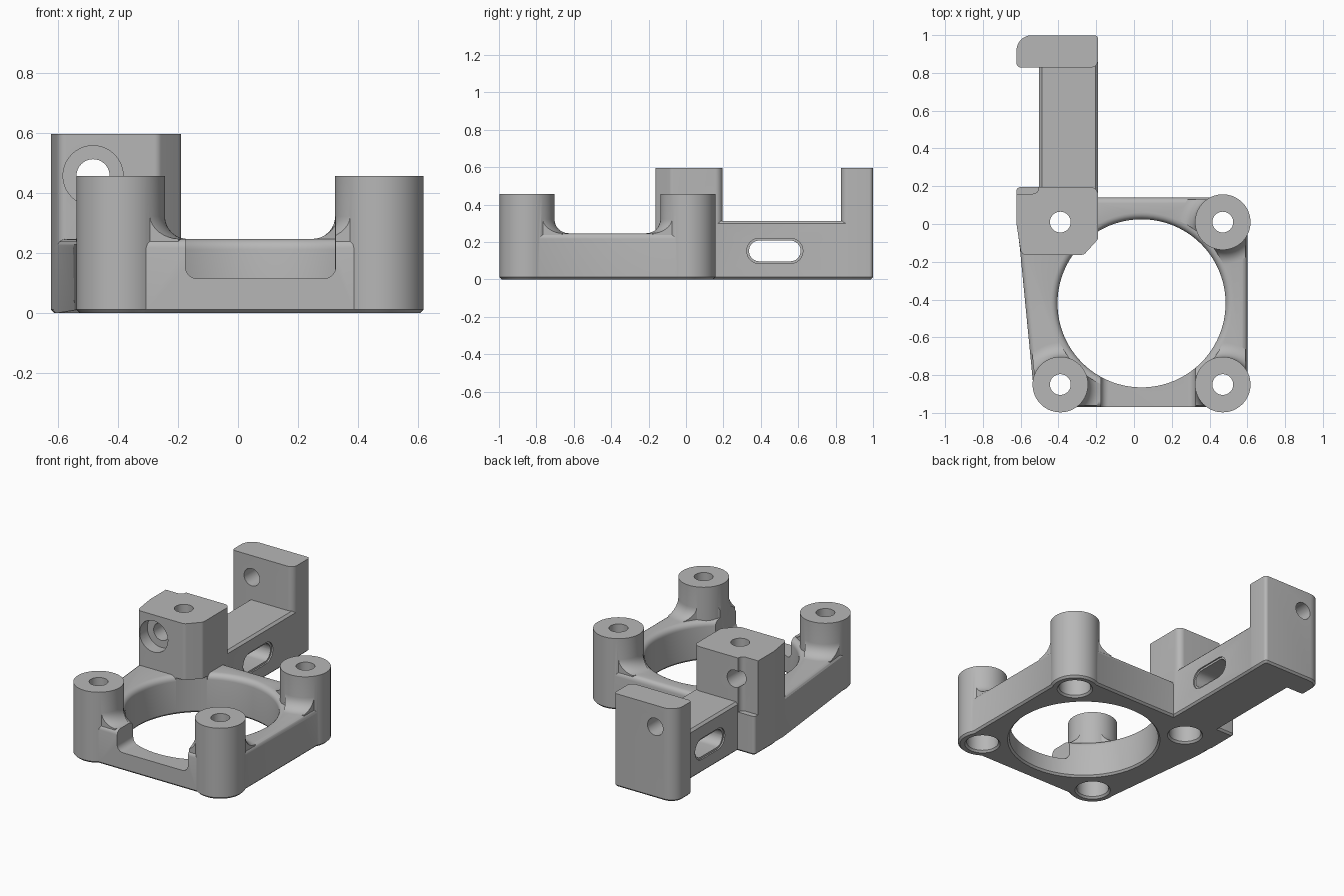
import bpy, bmesh, math
from mathutils import Matrix, Vector

if "Cube" in bpy.data.objects:
    bpy.data.objects.remove(bpy.data.objects["Cube"])

grey = bpy.data.materials.new("light_grey")
grey.diffuse_color = (0.47, 0.47, 0.47, 1)
grey.use_nodes = True
grey.node_tree.nodes["Principled BSDF"].inputs["Base Color"].default_value = grey.diffuse_color


def finish(bm, name):
    bmesh.ops.recalc_face_normals(bm, faces=bm.faces[:])
    me = bpy.data.meshes.new(name)
    bm.to_mesh(me)
    bm.free()
    ob = bpy.data.objects.new(name, me)
    bpy.context.collection.objects.link(ob)
    me.materials.append(grey)
    return ob


def rounded(corners, steps=8):
    """Outline from (x, y, corner radius) points."""
    out = []
    n = len(corners)
    for i, (x, y, r) in enumerate(corners):
        p = Vector((x, y))
        if r == 0:
            out.append(p)
            continue
        a = (Vector(corners[i - 1][:2]) - p).normalized()
        b = (Vector(corners[(i + 1) % n][:2]) - p).normalized()
        half = a.angle(b) / 2
        c = p + (a + b).normalized() * r / math.sin(half)
        s = p + a * r / math.tan(half) - c
        e = p + b * r / math.tan(half) - c
        turn = s.angle_signed(e)
        for k in range(steps + 1):
            t = -turn * k / steps
            out.append(c + Matrix.Rotation(t, 2) @ s)
    return out


def prism(name, outline, z0, z1, low=0, high=0, steps=1):
    """Extruded outline with optional bevels round its bottom and top."""
    bm = bmesh.new()
    face = bm.faces.new([bm.verts.new((p[0], p[1], z0)) for p in outline])
    new = bmesh.ops.extrude_face_region(bm, geom=[face])["geom"]
    for v in new:
        if isinstance(v, bmesh.types.BMVert):
            v.co.z = z1
    for z, width, seg in ((z0, low, 1), (z1, high, steps)):
        if width:
            edges = [e for e in bm.edges if all(abs(v.co.z - z) < 1e-5 for v in e.verts)]
            bmesh.ops.bevel(bm, geom=edges, offset=width, segments=seg, profile=0.5, affect='EDGES')
    return finish(bm, name)


def lathe(name, x, y, profile, n=64):
    """Solid of revolution about z from (radius, height) points."""
    bm = bmesh.new()
    rings = [[bm.verts.new((x + r * math.cos(2 * math.pi * k / n),
                            y + r * math.sin(2 * math.pi * k / n), z))
              for k in range(n)] for r, z in profile]
    for a, b in zip(rings, rings[1:]):
        for k in range(n):
            bm.faces.new((a[k], a[(k + 1) % n], b[(k + 1) % n], b[k]))
    bm.faces.new(rings[0])
    bm.faces.new(rings[-1])
    return finish(bm, name)


def combine(target, tool, op):
    m = target.modifiers.new(op, 'BOOLEAN')
    m.object, m.operation, m.solver = tool, op, 'EXACT'
    bpy.context.view_layer.objects.active = target
    bpy.ops.object.modifier_apply(modifier=m.name)
    bpy.data.objects.remove(tool)


def cut(target, tool):
    combine(target, tool, 'DIFFERENCE')


def turned(ob, matrix):
    ob.data.transform(matrix)
    return ob


def along_y(name, x, z, r, y0, y1):
    rod = lathe(name, x, -z, [(r, y0), (r, y1)], 40)
    return turned(rod, Matrix(((1, 0, 0, 0), (0, 0, 1, 0), (0, -1, 0, 0), (0, 0, 0, 1))))


POSTS = [(-0.39, -0.85), (0.47, -0.85), (0.47, 0.01)]
BLOCK_HOLE = (-0.39, 0.01)
RING = (0.04, -0.42)
RAIL, POST_R, RING_R = 0.247, 0.147, 0.445

# frame plate with softened top edge
outline = rounded([(-0.62, 0.14, 0), (0.6, 0.14, 0.1), (0.6, -0.97, 0.1),
                   (-0.522, -0.97, 0.1), (-0.605, -0.12, 0), (-0.62, 0, 0)])
body = prism("mount_body", outline, 0, RAIL, 0.012, 0.03, 4)

# concave flares where posts meet the rails
f = 0.075
inner = rounded([(-0.62, 0.13, 0), (0.59, 0.13, 0.1), (0.59, -0.96, 0.1),
                 (-0.512, -0.96, 0.1), (-0.595, -0.12, 0)])
for x, y in POSTS:
    arc = [(POST_R + f - f * math.sin(t), RAIL + f - f * math.cos(t))
           for t in [k * math.pi / 16 for k in range(9)]]
    flare = lathe("post_flare", x, y, [(POST_R + f, 0.15)] + arc)
    combine(flare, prism("flare_limit", inner, 0.1, 0.6), 'INTERSECT')
    combine(body, flare, 'UNION')

# large opening with a rounded upper lip
lip = [(RING_R + 0.035 * (1 - math.cos(t)), RAIL - 0.035 + 0.035 * math.sin(t))
       for t in [k * math.pi / 10 for k in range(6)]]
cut(body, lathe("ring_cutter", *RING, [(RING_R, -0.1)] + lip + [(RING_R + 0.035, 0.6)], 96))

# lowered front rail
notch = prism("notch_cutter", rounded([(-0.175, 0.6, 0), (0.325, 0.6, 0),
              (0.325, 0.115, 0.04), (-0.175, 0.115, 0.04)]), 0.6, 1.1)
cut(body, turned(notch, Matrix.Rotation(math.pi / 2, 4, 'X')))

# corner posts
for x, y in POSTS:
    combine(body, lathe("post", x, y, [(POST_R - 0.012, 0), (POST_R, 0.012), (POST_R, 0.456)]), 'UNION')

# tall clamp block with a relieved rear corner
block = prism("clamp_block", rounded([(-0.622, 0.195, 0.02), (-0.19, 0.195, 0.04), (-0.19, -0.08, 0.03),
              (-0.265, -0.163, 0.03), (-0.597, -0.163, 0.03), (-0.622, 0, 0)]), 0, 0.595, 0.012)
cut(block, prism("relief_cutter", rounded([(-0.7, 0.3, 0), (-0.505, 0.3, 0), (-0.505, 0.16, 0.03),
                 (-0.7, 0.16, 0)]), 0.25, 0.7))
combine(body, block, 'UNION')

# arm and upright end plate
arm = prism("arm", [(-0.502, 0.1), (-0.502, 0.9), (-0.191, 0.9), (-0.191, 0.1)], 0, 0.312, 0.012, 0.014)
combine(body, arm, 'UNION')
end = prism("end_plate", rounded([(-0.622, 0.999, 0.08), (-0.19, 0.999, 0.02), (-0.19, 0.828, 0.04),
            (-0.622, 0.828, 0.025)]), 0, 0.595, 0.012)
combine(body, end, 'UNION')

# opening continues under the block overhang
cut(body, lathe("ring_cutter", *RING, [(RING_R + 0.012, -0.001), (RING_R, 0.012), (RING_R, 0.235)], 96))

# vertical screw holes, wider from below
for x, y in POSTS + [BLOCK_HOLE]:
    cut(body, lathe("bore_cutter", x, y, [(0.107, -0.001), (0.095, 0.012), (0.095, 0.3),
                                          (0.055, 0.3), (0.055, 0.8)], 48))

# horizontal clamp screw hole with a recess in front
cut(body, along_y("screw_cutter", -0.482, 0.457, 0.055, -0.3, 1.2))
cut(body, along_y("recess_cutter", -0.482, 0.457, 0.1, -0.3, -0.085))


# slot through the arm, with a chamfered rim
def slot(g, x0, x1):
    r = 0.0675 - g
    s = prism("slot_cutter", rounded([(0.325 + g, 0.22 - g, r * 0.99), (0.625 - g, 0.22 - g, r * 0.99),
              (0.625 - g, 0.085 + g, r * 0.99), (0.325 + g, 0.085 + g, r * 0.99)]), x0, x1)
    return turned(s, Matrix(((0, 0, 1, 0), (1, 0, 0, 0), (0, 1, 0, 0), (0, 0, 0, 1))))


cut(body, slot(0.012, -0.7, 0))
cut(body, slot(0, -0.2, 0))
cut(body, slot(0, -0.7, -0.493))

bpy.ops.object.select_all(action='DESELECT')
body.select_set(True)
bpy.context.view_layer.objects.active = body
bpy.ops.object.shade_smooth_by_angle(angle=math.radians(30))
